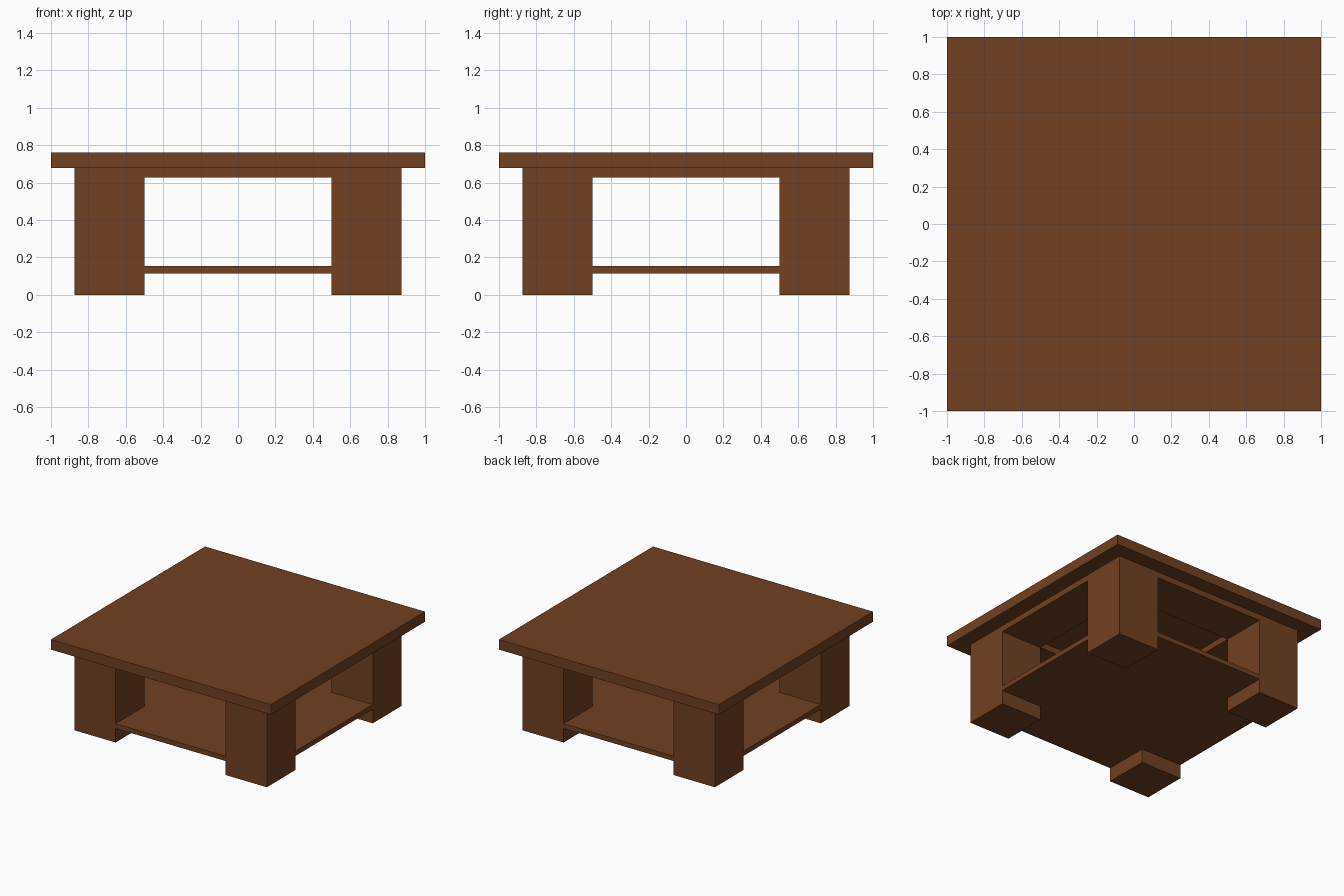
import bpy, bmesh

if "Cube" in bpy.data.objects:
    bpy.data.objects.remove(bpy.data.objects["Cube"])

OUT, INN = 0.875, 0.5            # outer and inner faces of the legs
TOP, UNDER, RAIL = 0.76, 0.677, 0.627
SHELF_LO, SHELF_HI = 0.115, 0.154

wood = bpy.data.materials.new("brown wood")
wood.diffuse_color = (0.168, 0.052, 0.0165, 1)
wood.use_nodes = True
wood.node_tree.nodes["Principled BSDF"].inputs["Base Color"].default_value = wood.diffuse_color


def prism(name, outline, z0, z1):
    """Extrude a flat outline from z0 up to z1."""
    bm = bmesh.new()
    face = bm.faces.new([bm.verts.new((x, y, z0)) for x, y in outline])
    ext = bmesh.ops.extrude_face_region(bm, geom=[face])
    verts = [v for v in ext["geom"] if isinstance(v, bmesh.types.BMVert)]
    bmesh.ops.translate(bm, verts=verts, vec=(0, 0, z1 - z0))
    bmesh.ops.recalc_face_normals(bm, faces=bm.faces)
    mesh = bpy.data.meshes.new(name)
    bm.to_mesh(mesh)
    bm.free()
    mesh.materials.append(wood)
    obj = bpy.data.objects.new(name, mesh)
    bpy.context.collection.objects.link(obj)
    return obj


def box(name, x0, x1, y0, y1, z0, z1):
    return prism(name, [(x0, y0), (x1, y0), (x1, y1), (x0, y1)], z0, z1)


# Table top
box("table_top", -1, 1, -1, 1, UNDER, TOP)

# Four thick square legs
for sx, side in ((-1, "left"), (1, "right")):
    for sy, end in ((-1, "front"), (1, "back")):
        xs, ys = sorted((sx * INN, sx * OUT)), sorted((sy * INN, sy * OUT))
        box(f"{end}_{side}_leg", *xs, *ys, 0, UNDER)

# Wide rails under the top, between the legs
for s, end, side in ((-1, "front", "left"), (1, "back", "right")):
    lo, hi = sorted((s * INN, s * OUT))
    box(f"{end}_rail", -INN, INN, lo, hi, RAIL, UNDER)
    box(f"{side}_rail", lo, hi, -INN, INN, RAIL, UNDER)

# Cross-shaped lower shelf, notched around the legs
cross, (c, s) = [], (1, 0)
for _ in range(4):
    for x, y in ((OUT, -INN), (OUT, INN), (INN, INN)):
        cross.append((x * c - y * s, x * s + y * c))
    c, s = -s, c
prism("lower_shelf", cross, SHELF_LO, SHELF_HI)
